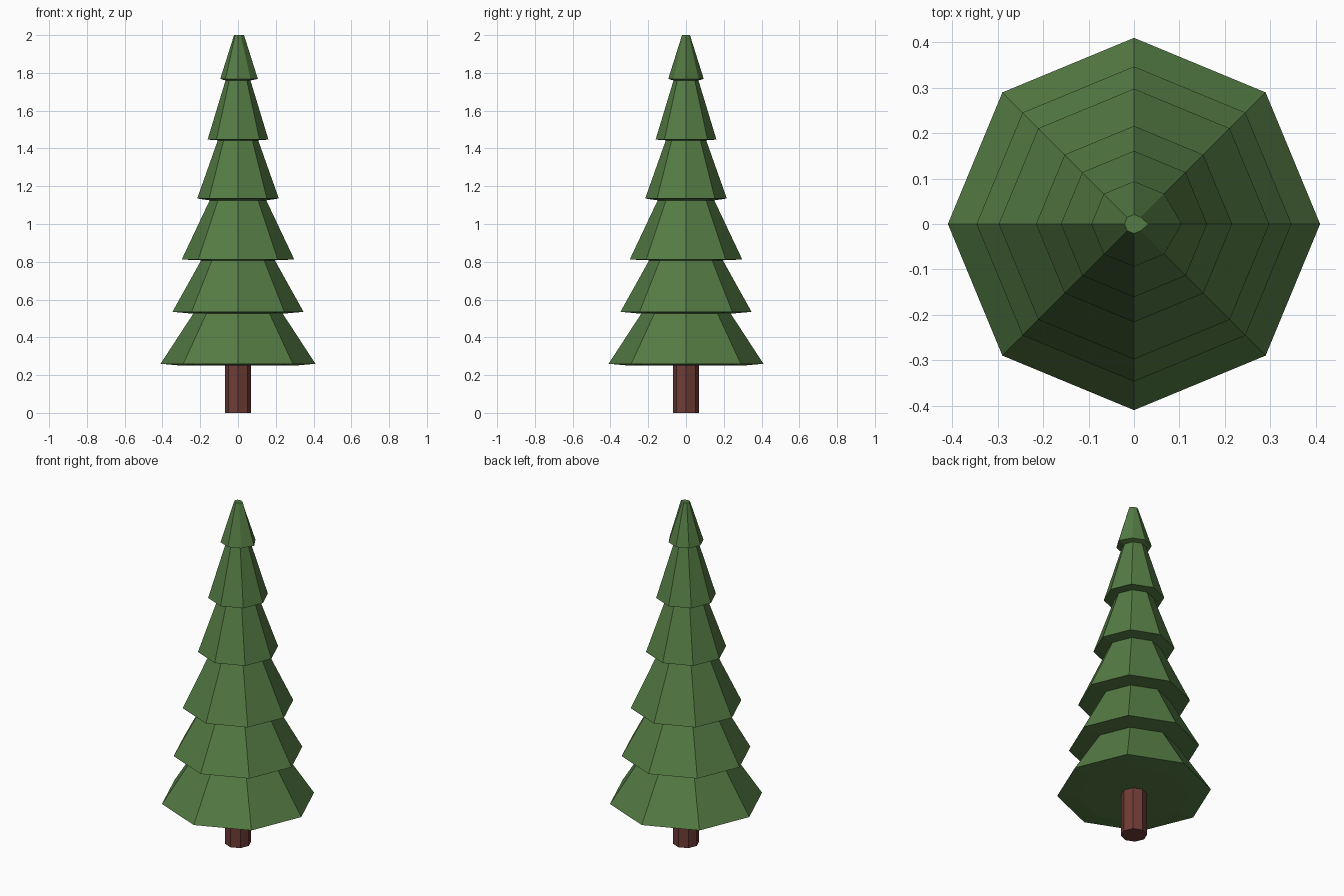
import bpy
import bmesh
from math import cos, sin, pi

if "Cube" in bpy.data.objects:
    bpy.data.objects.remove(bpy.data.objects["Cube"])

SIDES = 8


def material(name, color):
    m = bpy.data.materials.new(name)
    m.diffuse_color = (*color, 1)
    m.use_nodes = True
    m.node_tree.nodes["Principled BSDF"].inputs["Base Color"].default_value = m.diffuse_color
    return m


def lathe(name, profile, mat):
    """Closed octagonal solid from (radius, z, extra reach on +x) rings."""
    bm = bmesh.new()
    rings = []
    for r, z, dx in profile:
        ring = []
        for i in range(SIDES):
            a = 2 * pi * i / SIDES
            ring.append(bm.verts.new((r * cos(a) + (dx if i == 0 else 0), r * sin(a), z)))
        rings.append(ring)
    for lo, hi in zip(rings, rings[1:]):
        for i in range(SIDES):
            j = (i + 1) % SIDES
            bm.faces.new((lo[i], lo[j], hi[j], hi[i]))
    bm.faces.new(rings[0][::-1])
    bm.faces.new(rings[-1])
    bmesh.ops.recalc_face_normals(bm, faces=bm.faces)
    me = bpy.data.meshes.new(name)
    bm.to_mesh(me)
    bm.free()
    me.materials.append(mat)
    ob = bpy.data.objects.new(name, me)
    bpy.context.collection.objects.link(ob)
    return ob


green = material("needles", (0.09, 0.2, 0.058))
brown = material("bark", (0.16, 0.045, 0.036))

# trunk
lathe("trunk", [(0.07, 0, 0), (0.07, 0.255, 0)], brown)

# foliage: each tier is (skirt radius, skirt z, top radius, top z)
tiers = [
    (0.41, 0.26, 0.237, 0.525),
    (0.347, 0.535, 0.195, 0.808),
    (0.298, 0.812, 0.15, 1.125),
    (0.216, 1.135, 0.107, 1.443),
    (0.161, 1.447, 0.066, 1.76),
    (0.094, 1.768, 0.021, 2.0),
]
profile = [(0.30, 0.25, 0)]
for i, (r0, z0, r1, z1) in enumerate(tiers):
    last = i == len(tiers) - 1
    profile.append((r0, z0, 0.011 if last else 0))
    profile.append((r1, z1, 0.011 if last else 0))
lathe("foliage", profile, green)
